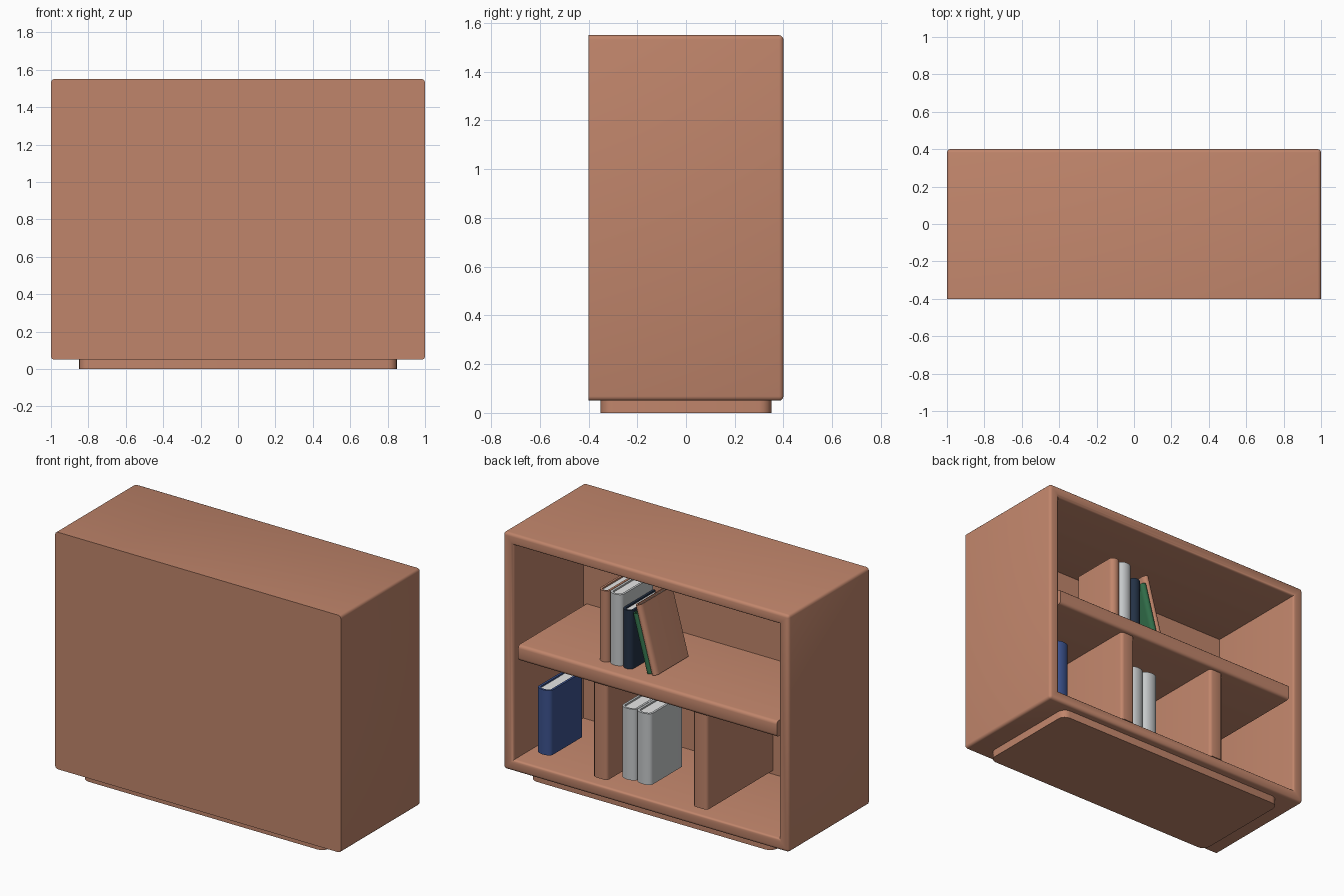
import bpy, bmesh, math

if "Cube" in bpy.data.objects:
    bpy.data.objects.remove(bpy.data.objects["Cube"])


def mat(name, rgb):
    m = bpy.data.materials.new(name)
    m.diffuse_color = (*rgb, 1)
    m.use_nodes = True
    m.node_tree.nodes["Principled BSDF"].inputs["Base Color"].default_value = m.diffuse_color
    return m


WOOD = mat("warm_wood", (0.53, 0.235, 0.147))
GREY = mat("pale_grey", (0.56, 0.58, 0.59))
BLUE = mat("book_blue", (0.045, 0.085, 0.27))
NAVY = mat("book_navy", (0.017, 0.031, 0.06))
GREEN = mat("book_green", (0.03, 0.15, 0.065))
PAPER = mat("paper_white", (0.8, 0.8, 0.8))


def finish(bm, name, material):
    bmesh.ops.recalc_face_normals(bm, faces=bm.faces[:])
    me = bpy.data.meshes.new(name)
    bm.to_mesh(me)
    bm.free()
    ob = bpy.data.objects.new(name, me)
    bpy.context.collection.objects.link(ob)
    me.materials.append(material)
    bpy.ops.object.select_all(action='DESELECT')
    bpy.context.view_layer.objects.active = ob
    ob.select_set(True)
    bpy.ops.object.shade_smooth_by_angle(angle=math.radians(35))
    return ob


def box(x0, x1, y0, y1, z0, z1):
    bm = bmesh.new()
    bmesh.ops.create_cube(bm, size=1)
    for v in bm.verts:
        v.co.x = x1 if v.co.x > 0 else x0
        v.co.y = y1 if v.co.y > 0 else y0
        v.co.z = z1 if v.co.z > 0 else z0
    return bm


def bevel(bm, rule, width, segments=3):
    edges = [e for e in bm.edges if rule(*(v.co for v in e.verts))]
    bmesh.ops.bevel(bm, geom=edges, offset=width, segments=segments,
                    profile=0.5, affect='EDGES')


def extrude_profile(bm, pts, z0, z1):
    face = bm.faces.new([bm.verts.new((x, y, z0)) for x, y in pts])
    new = bmesh.ops.extrude_face_region(bm, geom=[face])["geom"]
    for v in new:
        if isinstance(v, bmesh.types.BMVert):
            v.co.z = z1


# case: a box hollowed from the +y side, sharp around the flat -y face
bm = box(-1, 1, -0.4, 0.4, 0.05, 1.55)
opening = max(bm.faces, key=lambda f: f.calc_center_median().y)
bmesh.ops.inset_region(bm, faces=[opening], thickness=0.1)
new = bmesh.ops.extrude_face_region(bm, geom=[opening])["geom"]
for v in new:
    if isinstance(v, bmesh.types.BMVert):
        v.co.y = -0.3
if opening.is_valid:
    bm.faces.remove(opening)
bevel(bm, lambda a, b: (max(a.y, b.y) > 0.39 and min(a.y, b.y) > 0.39
                        and abs(abs(a.x) - abs(b.x)) < 0.01)
      or (abs(a.y - b.y) > 0.75), 0.018)
finish(bm, "case", WOOD)

# plinth with rounded vertical corners
bm = box(-0.85, 0.85, -0.35, 0.35, 0, 0.055)
bevel(bm, lambda a, b: abs(a.z - b.z) > 0.01, 0.05, 4)
finish(bm, "plinth", WOOD)

# shelf with a rounded front edge
bm = box(-0.905, 0.905, -0.305, 0.385, 0.75, 0.85)
bevel(bm, lambda a, b: min(a.y, b.y) > 0.3 and abs(a.x - b.x) > 1, 0.02)
finish(bm, "shelf", WOOD)

# two dividers below the shelf
for name, x in (("divider_left", -0.35), ("divider_right", 0.35)):
    bm = box(x - 0.05, x + 0.05, -0.305, 0.36, 0.145, 0.755)
    bevel(bm, lambda a, b: min(a.y, b.y) > 0.3 and abs(a.z - b.z) > 0.3, 0.02)
    finish(bm, name, WOOD)


def spine_arc(half, y, bulge, n=10):
    return [(half * math.cos(math.pi * i / n), y + bulge * math.sin(math.pi * i / n))
            for i in range(n + 1)]


def book(name, material, x_hi, z, thick, height, lean=0.0, depth=0.32, y_hi=0.29):
    """Book with rounded spine at +y; x_hi is its bottom +x edge (lean pivot)."""
    h, t = thick / 2, min(0.014, thick * 0.2)
    cover, pages = bmesh.new(), bmesh.new()
    outer = spine_arc(h, -0.03, 0.03)
    inner = spine_arc(h - t, -0.034, 0.02)
    extrude_profile(cover, [(h, -depth)] + outer + [(-h, -depth), (t - h, -depth)]
                    + inner[::-1] + [(h - t, -depth)], 0, height)
    extrude_profile(pages, [(h - t, -depth + 0.012)] + inner
                    + [(t - h, -depth + 0.012)], 0.01, height - 0.01)
    for b, part, m in ((cover, "cover", material), (pages, "pages", PAPER)):
        for v in b.verts:
            v.co.x -= h
        ob = finish(b, f"{name}_{part}", m)
        ob.location = (x_hi, y_hi, z)
        ob.rotation_euler.y = math.radians(lean)


# upper row of books, the last two leaning
book("tall_wood_book", WOOD, 0.415, 0.85, 0.07, 0.45)
book("upper_grey_book", GREY, 0.342, 0.85, 0.09, 0.45)
book("navy_book", NAVY, 0.25, 0.85, 0.07, 0.37)
book("green_book", GREEN, 0.08, 0.85, 0.045, 0.37, 15.5)
book("leaning_wood_book", WOOD, 0.046, 0.85, 0.045, 0.43, 15.5)

# lower row of books
book("blue_book", BLUE, 0.85, 0.15, 0.1, 0.41)
book("lower_grey_book_a", GREY, 0.26, 0.15, 0.104, 0.45)
book("lower_grey_book_b", GREY, 0.154, 0.15, 0.104, 0.45)
